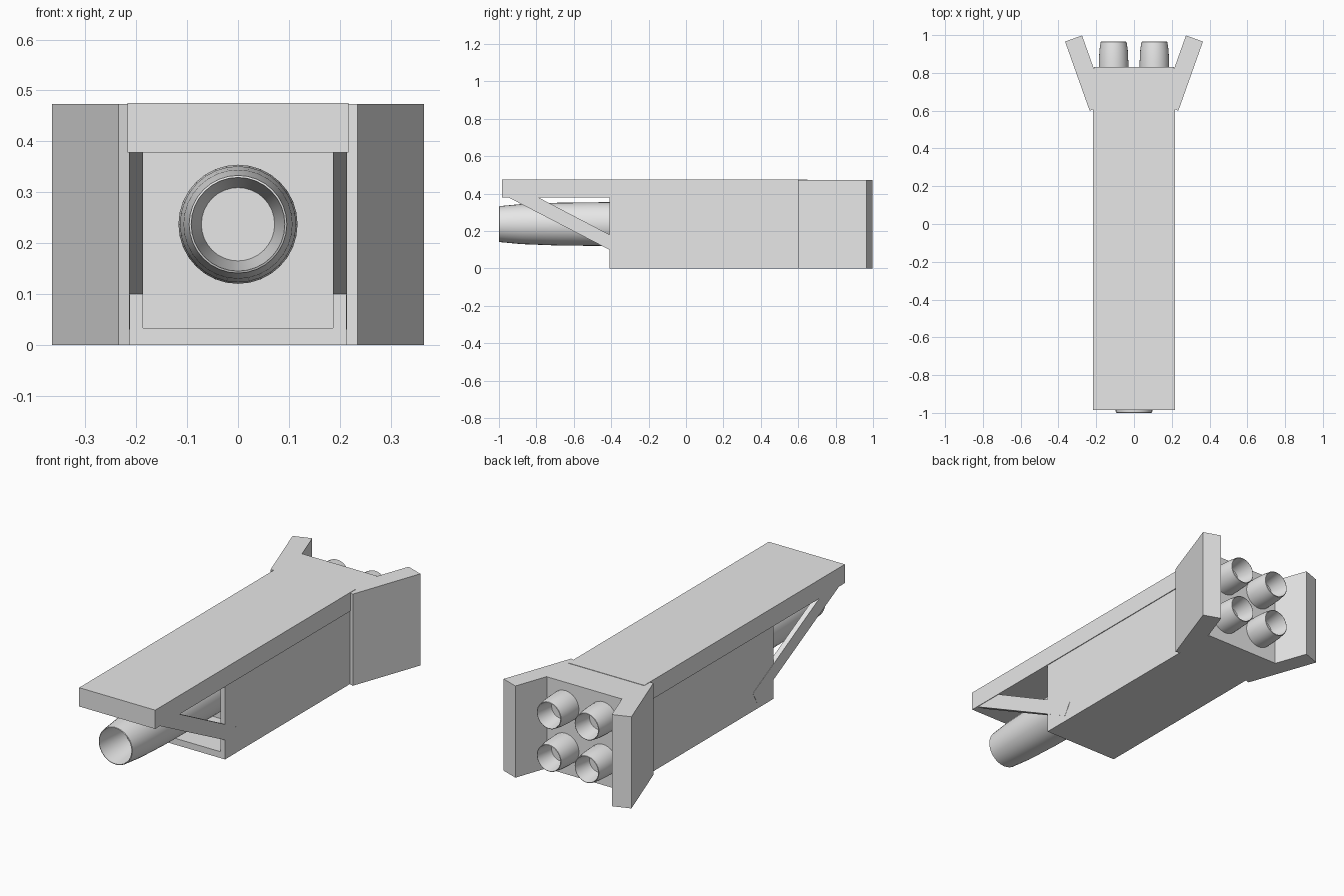
import bpy, bmesh, math
from mathutils import Vector

if "Cube" in bpy.data.objects:
    bpy.data.objects.remove(bpy.data.objects["Cube"])

grey = bpy.data.materials.new("light grey metal")
grey.diffuse_color = (0.8, 0.8, 0.8, 1)
grey.use_nodes = True
grey.node_tree.nodes["Principled BSDF"].inputs["Base Color"].default_value = grey.diffuse_color


def finish(name, bm):
    bmesh.ops.recalc_face_normals(bm, faces=bm.faces)
    me = bpy.data.meshes.new(name)
    bm.to_mesh(me)
    bm.free()
    ob = bpy.data.objects.new(name, me)
    bpy.context.collection.objects.link(ob)
    me.materials.append(grey)
    return ob


def prism(name, pts, offset):
    """Closed polygon of 3D points pushed along an offset vector."""
    bm = bmesh.new()
    face = bm.faces.new([bm.verts.new(p) for p in pts])
    new = bmesh.ops.extrude_face_region(bm, geom=[face])["geom"]
    bmesh.ops.translate(bm, vec=Vector(offset),
                        verts=[v for v in new if isinstance(v, bmesh.types.BMVert)])
    return finish(name, bm)


def box(name, x0, x1, y0, y1, z0, z1):
    return prism(name, [(x0, y0, z0), (x1, y0, z0), (x1, y1, z0), (x0, y1, z0)],
                 (0, 0, z1 - z0))


def lathe(name, profile, cx, cz, sides=32):
    """Spin (radius, y) profile round an axis along y, capped at both ends."""
    bm = bmesh.new()
    rings = []
    for r, y in profile:
        rings.append([bm.verts.new((cx + r * math.cos(2 * math.pi * i / sides), y,
                                    cz + r * math.sin(2 * math.pi * i / sides)))
                      for i in range(sides)])
    for a, b in zip(rings, rings[1:]):
        for i in range(sides):
            j = (i + 1) % sides
            bm.faces.new((a[i], a[j], b[j], b[i]))
    bm.faces.new(rings[0])
    bm.faces.new(rings[-1])
    ob = finish(name, bm)
    bpy.ops.object.select_all(action='DESELECT')
    ob.select_set(True)
    bpy.context.view_layer.objects.active = ob
    bpy.ops.object.shade_smooth_by_angle(angle=math.radians(30))
    return ob


FRONT, RECESS, BACK = -0.41, -0.11, 0.83

# Hull: solid rear block, open bay at the front with floor and side walls
box("hull_block", -0.213, 0.213, RECESS, BACK, 0, 0.473)
box("bay_floor", -0.187, 0.187, FRONT, RECESS, 0, 0.033)

# Long roof slab overhanging the front
box("roof_slab", -0.217, 0.217, -0.985, 0.65, 0.378, 0.475)

for s, side in ((-1, "left"), (1, "right")):
    box("bay_wall_" + side, *sorted((s * 0.187, s * 0.213)), FRONT, RECESS, 0, 0.378)
    # Diagonal brace under the overhang
    prism("brace_" + side,
          [(s * 0.187, y, z) for y, z in ((-0.95, 0.38), (-0.79, 0.38),
                                          (-0.24, 0.092), (-0.275, 0.03))],
          (s * 0.027, 0, 0))
    # Angled rear fin
    prism("rear_fin_" + side,
          [(s * x, y, 0) for x, y in ((0.235, 0.60), (0.365, 0.966),
                                      (0.275, 0.998), (0.145, 0.632))],
          (0, 0, 0.473))

# Front barrel with tapered bore
lathe("front_barrel",
      [(0.117, RECESS + 0.02), (0.117, -0.45), (0.114, -0.70), (0.107, -0.88),
       (0.096, -0.998), (0.092, -1.0), (0.087, -0.95), (0.080, -0.89), (0.072, -0.82)],
      0, 0.237)

# Four rear nozzles
for x in (-0.108, 0.108):
    for z in (0.132, 0.352):
        lathe("rear_nozzle",
              [(0.078, BACK - 0.02), (0.078, 0.86), (0.075, 0.92), (0.069, 0.963),
               (0.066, 0.965), (0.060, 0.93), (0.050, 0.87)], x, z)
